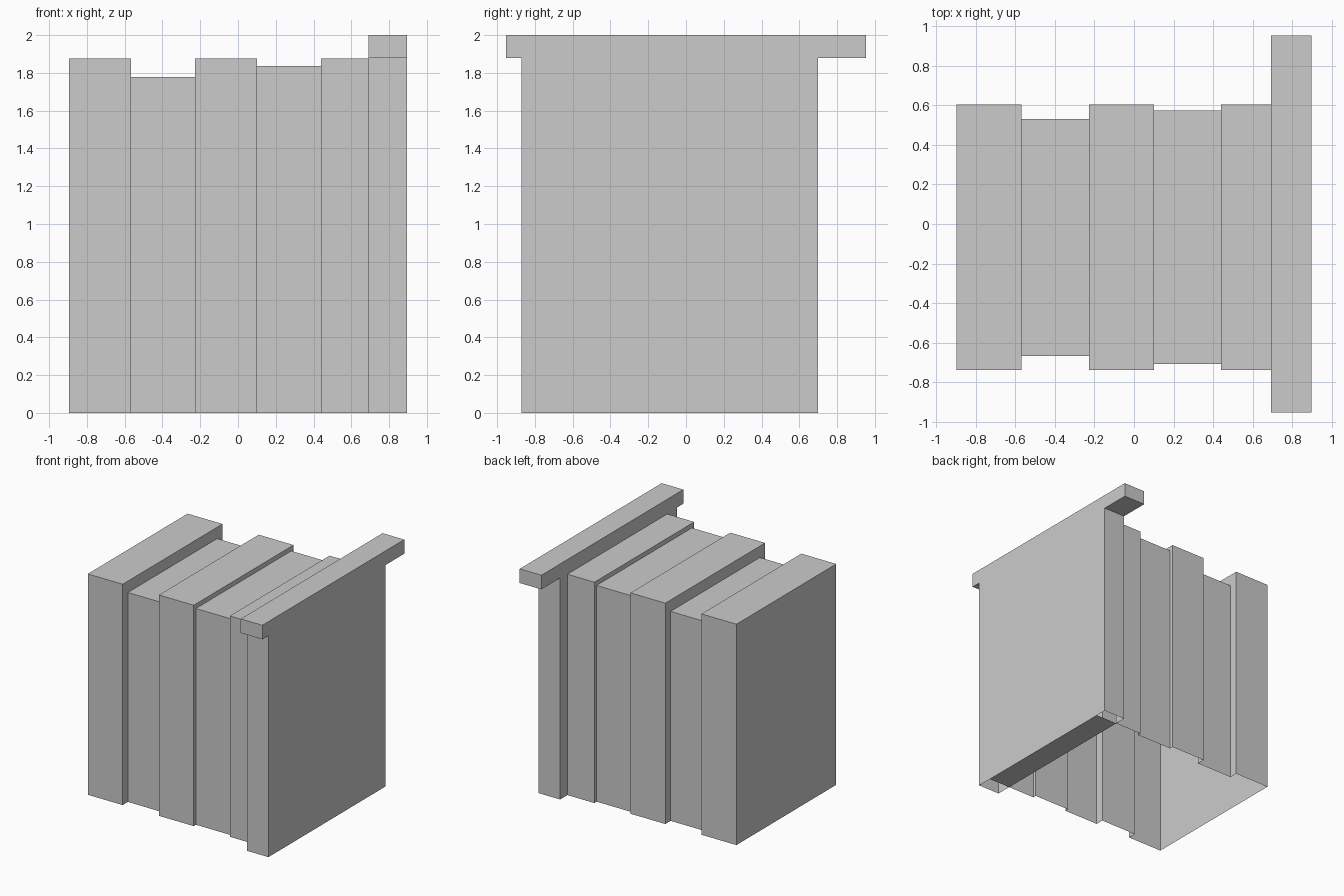
import bpy, bmesh

if "Cube" in bpy.data.objects:
    bpy.data.objects.remove(bpy.data.objects["Cube"])


def make_object(name, bm):
    bmesh.ops.recalc_face_normals(bm, faces=bm.faces)
    mesh = bpy.data.meshes.new(name)
    bm.to_mesh(mesh)
    bm.free()
    obj = bpy.data.objects.new(name, mesh)
    bpy.context.collection.objects.link(obj)
    return obj


# Sections along x: x start, x end, front y, back y, top z
SECTIONS = [
    (-0.895, -0.567, -0.737, 0.602, 1.875),
    (-0.567, -0.227, -0.667, 0.531, 1.778),
    (-0.227, 0.100, -0.737, 0.602, 1.875),
    (0.100, 0.439, -0.707, 0.572, 1.836),
    (0.439, 0.692, -0.737, 0.602, 1.875),
    (0.692, 0.895, -0.870, 0.700, 1.880),   # wide end panel
]

# Ribbed shell, open underneath: sweep a stepped U-shaped ring along x
bm = bmesh.new()
rings = []
for x0, x1, front, back, top in SECTIONS:
    for x in (x0, x1):
        rings.append([bm.verts.new((x, y, z)) for y, z in
                      ((front, 0), (front, top), (back, top), (back, 0))])
for a, b in zip(rings, rings[1:]):
    for i in range(3):
        bm.faces.new((a[i], a[i + 1], b[i + 1], b[i]))
bm.faces.new(rings[0])
bm.faces.new(rings[-1])
make_object("ribbed_shell", bm)

# Floor strip under the end panel
bm = bmesh.new()
x0, x1 = SECTIONS[-1][:2]
front, back = SECTIONS[-2][2:4]
bm.faces.new([bm.verts.new((x, y, 0)) for x, y in
              ((x0, front), (x0, back), (x1, back), (x1, front))])
strip = make_object("floor_strip", bm)
strip.data.flip_normals() if strip.data.polygons[0].normal.z > 0 else None

# Overhanging bar on top of the end panel
bm = bmesh.new()
bmesh.ops.create_cube(bm, size=1)
bmesh.ops.scale(bm, vec=(x1 - x0, 1.904, 0.12), verts=bm.verts)
bmesh.ops.translate(bm, vec=((x0 + x1) / 2, 0, 1.94), verts=bm.verts)
make_object("top_bar", bm)
